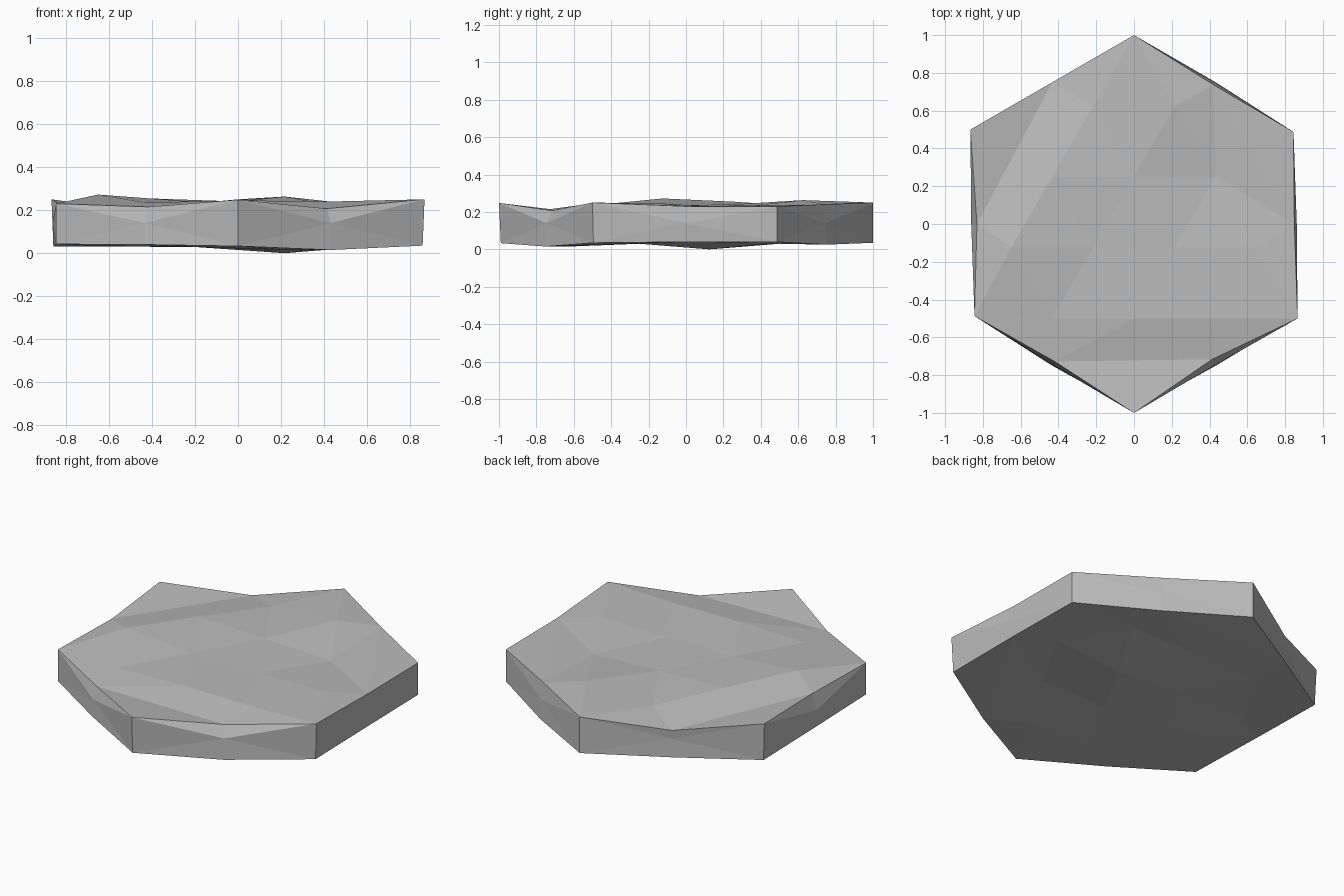
import bpy, bmesh, math
from mathutils import Vector

cube = bpy.data.objects.get("Cube")
if cube:
    bpy.data.objects.remove(cube)

# Stone material
stone = bpy.data.materials.new("stone_grey")
stone.use_nodes = True
grey = (0.5, 0.5, 0.5, 1)
stone.diffuse_color = grey
stone.node_tree.nodes["Principled BSDF"].inputs["Base Color"].default_value = grey

bm = bmesh.new()


def hex_point(i, reach=1.0):
    """Point on a hexagon outline: even i is a corner, odd i is an edge middle."""
    angle = math.radians(90 + 30 * i)
    radius = reach * (math.cos(math.radians(30)) if i % 2 else 1)
    return Vector((radius * math.cos(angle), radius * math.sin(angle), 0))


def vert(p, z):
    return bm.verts.new((p.x, p.y, z))


def surface(start, rim_z, rim_reach, edge_z, inner_z):
    """Uneven hexagon: one large split triangle plus three split corner flaps."""
    rim = [vert(hex_point(i, rim_reach[i]), rim_z[i]) for i in range(12)]
    corner = [start, start + 4, (start + 8) % 12]
    flat = [hex_point(i) for i in corner]
    edges = [[vert(flat[k].lerp(flat[(k + 1) % 3], t), z)
              for t, z in zip((0.25, 0.5, 0.75), edge_z[k])] for k in range(3)]
    inner = [vert((flat[k] * 2 + flat[k - 1] + flat[(k + 1) % 3]) / 4, inner_z[k])
             for k in range(3)]
    bm.faces.new(inner)
    for k in range(3):
        p, q, r = edges[k]
        _, q0, r0 = edges[k - 1]
        a, m, b, n, c = [rim[(corner[k] + j) % 12] for j in range(5)]
        i, i_next = inner[k], inner[(k + 1) % 3]
        for tri in ((a, p, r0), (p, i, r0), (p, q, i), (r0, i, q0), (q, i_next, i),
                    (a, m, p), (m, q, p), (m, b, n), (m, n, q), (n, r, q), (n, c, r)):
            bm.faces.new(tri)
    return rim


# Top surface
top = surface(
    0,
    [.25, .19, .25, .23, .23, .215, .248, .207, .25, .23, .23, .24],
    [1, 1, 1, .96, .975, .97, 1, .955, 1, .98, .975, .98],
    [(.23, .255, .272), (.235, .245, .24), (.245, .222, .263)],
    [.24, .24, .235])

# Underside
bottom = surface(
    2,
    [.035, .03, .03, .04, .042, .04, .033, .015, .035, .04, .04, .025],
    [1, 1, .99, .99, .975, 1, .99, 1, .99, .985, .975, 1],
    [(.04, .03, .03), (.015, .03, .035), (.035, .03, .035)],
    [.03, .03, 0])

# Rim walls, each fanned around a middle point
for i in range(0, 12, 2):
    middle = vert(hex_point(i + 1, .995), .14)
    j, k = i + 1, (i + 2) % 12
    loop = [top[i], top[j], top[k], bottom[k], bottom[j], bottom[i]]
    for n in range(6):
        bm.faces.new((loop[n - 1], loop[n], middle))

bmesh.ops.recalc_face_normals(bm, faces=bm.faces)
mesh = bpy.data.meshes.new("hexagonal_stone_slab")
bm.to_mesh(mesh)
bm.free()
mesh.materials.append(stone)
slab = bpy.data.objects.new("hexagonal_stone_slab", mesh)
bpy.context.scene.collection.objects.link(slab)
